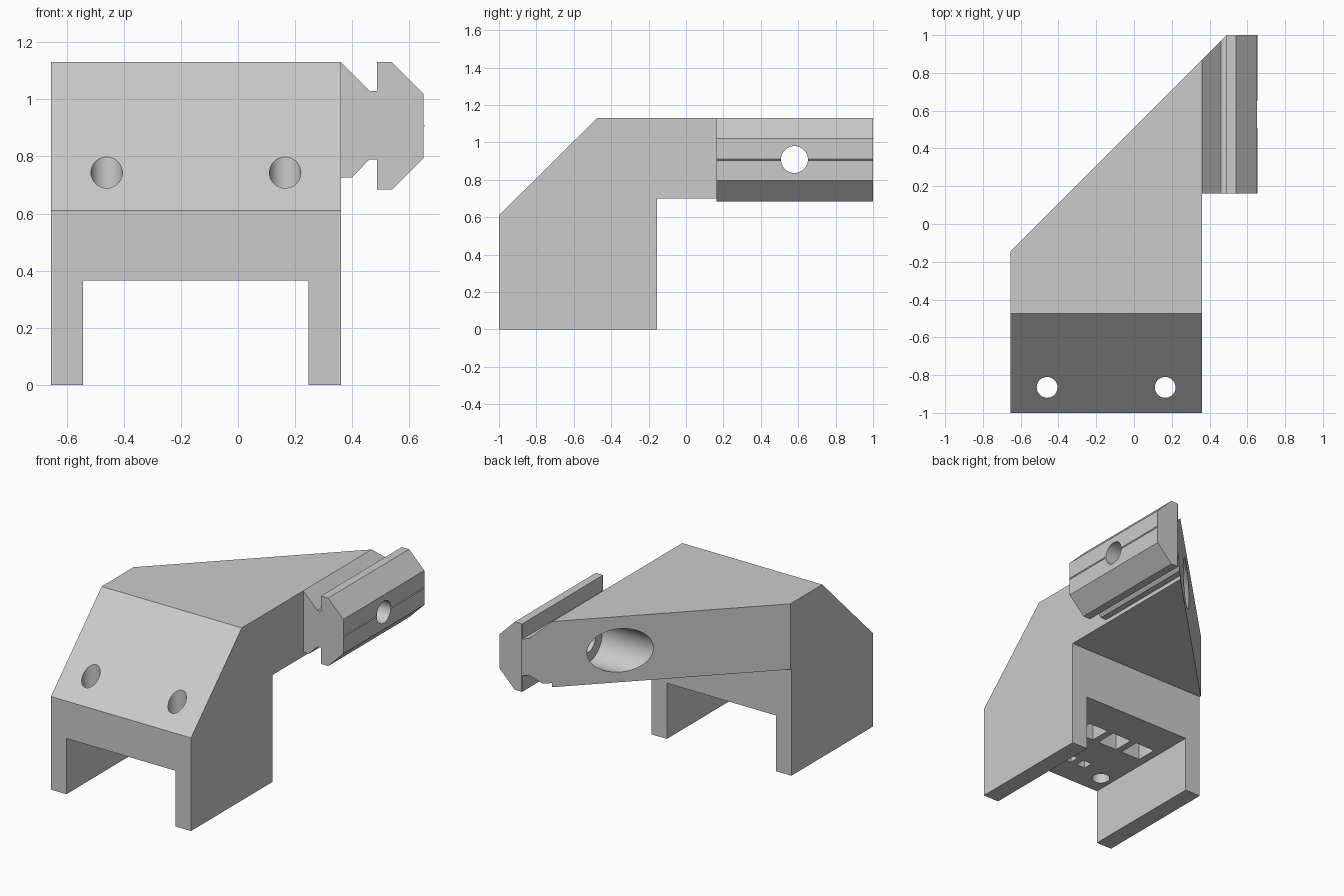
import bpy, bmesh, math
from mathutils import Matrix, Vector

old = bpy.data.objects.get("Cube")
if old:
    bpy.data.objects.remove(old, do_unlink=True)

grey = bpy.data.materials.new("plain grey")
grey.use_nodes = True
colour = (0.6, 0.6, 0.6, 1)
grey.diffuse_color = colour
grey.node_tree.nodes["Principled BSDF"].inputs["Base Color"].default_value = colour


def add_object(name, bm):
    bmesh.ops.recalc_face_normals(bm, faces=bm.faces)
    mesh = bpy.data.meshes.new(name)
    bm.to_mesh(mesh)
    bm.free()
    mesh.materials.append(grey)
    ob = bpy.data.objects.new(name, mesh)
    bpy.context.collection.objects.link(ob)
    return ob


def extrude_profile(points, start, direction):
    """Solid bmesh from a closed outline swept along a direction."""
    bm = bmesh.new()
    face = bm.faces.new([bm.verts.new(Vector(p) + Vector(start)) for p in points])
    swept = bmesh.ops.extrude_face_region(bm, geom=[face], use_keep_orig=True)
    verts = [g for g in swept["geom"] if isinstance(g, bmesh.types.BMVert)]
    bmesh.ops.translate(bm, verts=verts, vec=direction)
    return bm


def trim_diagonal(bm):
    """Remove everything behind the 45 degree back plane and cap it."""
    cut = bmesh.ops.bisect_plane(
        bm, geom=bm.verts[:] + bm.edges[:] + bm.faces[:], dist=1e-5,
        plane_co=(0, 0.51, 0), plane_no=(-1, 1, 0), clear_outer=True)
    edges = [g for g in cut["geom_cut"] if isinstance(g, bmesh.types.BMEdge)]
    bmesh.ops.holes_fill(bm, edges=edges, sides=0)


def box_cutter(x0, x1, y0, y1, z0, z1):
    bm = bmesh.new()
    centre = Vector((x0 + x1, y0 + y1, z0 + z1)) / 2
    bmesh.ops.create_cube(bm, size=1, matrix=Matrix.Translation(centre)
                          @ Matrix.Diagonal((x1 - x0, y1 - y0, z1 - z0, 1)))
    return add_object("cutter", bm)


def round_cutter(centre, radius, length, axis):
    bm = bmesh.new()
    turn = Matrix.Rotation(math.pi / 2, 4, 'Y') if axis == 'X' else Matrix()
    bmesh.ops.create_cone(bm, cap_ends=True, segments=48, radius1=radius,
                          radius2=radius, depth=length,
                          matrix=Matrix.Translation(centre) @ turn)
    return add_object("cutter", bm)


def carve(target, cutter):
    cutter.hide_render = True
    mod = target.modifiers.new("cut", 'BOOLEAN')
    mod.operation = 'DIFFERENCE'
    mod.solver = 'EXACT'
    mod.object = cutter
    bpy.context.view_layer.objects.active = target
    bpy.ops.object.modifier_apply(modifier=mod.name)
    bpy.data.objects.remove(cutter, do_unlink=True)


# Body: side outline with sloped front and rear overhang
side = [(-1, 0), (-0.155, 0), (-0.155, 0.70), (1, 0.70),
        (1, 1.13), (-0.475, 1.13), (-1, 0.61)]
bm = extrude_profile([(0, y, z) for y, z in side], (-0.655, 0, 0), (1.015, 0, 0))
trim_diagonal(bm)
body = add_object("bracket_body", bm)

# Rail: clamp outline with neck, grooves and chamfered head
clamp = [(0.36, 1.13), (0.46, 1.03), (0.487, 1.03), (0.487, 1.13), (0.54, 1.13),
         (0.65, 1.02), (0.65, 0.912), (0.655, 0.908), (0.65, 0.903), (0.65, 0.795),
         (0.54, 0.685), (0.487, 0.685), (0.487, 0.79), (0.46, 0.79),
         (0.40, 0.727), (0.36, 0.727)]
bm = extrude_profile([(x, 0, z) for x, z in clamp], (0, 0.162, 0), (0, 0.838, 0))
trim_diagonal(bm)
rail = add_object("clamp_rail", bm)

# Channel between the two legs
carve(body, box_cutter(-0.543, 0.247, -1.2, 0, -0.2, 0.365))

# Vertical screw holes through the slope
for x in (-0.46, 0.165):
    carve(body, round_cutter((x, -0.865, 0.7), 0.055, 1, 'Z'))

# Square pockets in the channel ceiling
for i in range(4):
    x = -0.42 + 0.185 * i
    carve(body, box_cutter(x - 0.07, x + 0.07, -0.535, -0.395, 0.3, 0.52))
for i in range(3):
    x = -0.27 + 0.11 * i
    carve(body, box_cutter(x - 0.032, x + 0.032, -0.83, -0.765, 0.3, 0.48))

# Cross bolt hole with a wide recess on the diagonal face
for part in (body, rail):
    carve(part, round_cutter((0.3, 0.58, 0.908), 0.072, 2, 'X'))
carve(body, round_cutter((-0.2, 0.58, 0.908), 0.142, 1, 'X'))

for ob in (body, rail):
    bpy.ops.object.select_all(action='DESELECT')
    ob.select_set(True)
    bpy.context.view_layer.objects.active = ob
    bpy.ops.object.shade_smooth_by_angle(angle=math.radians(25))
